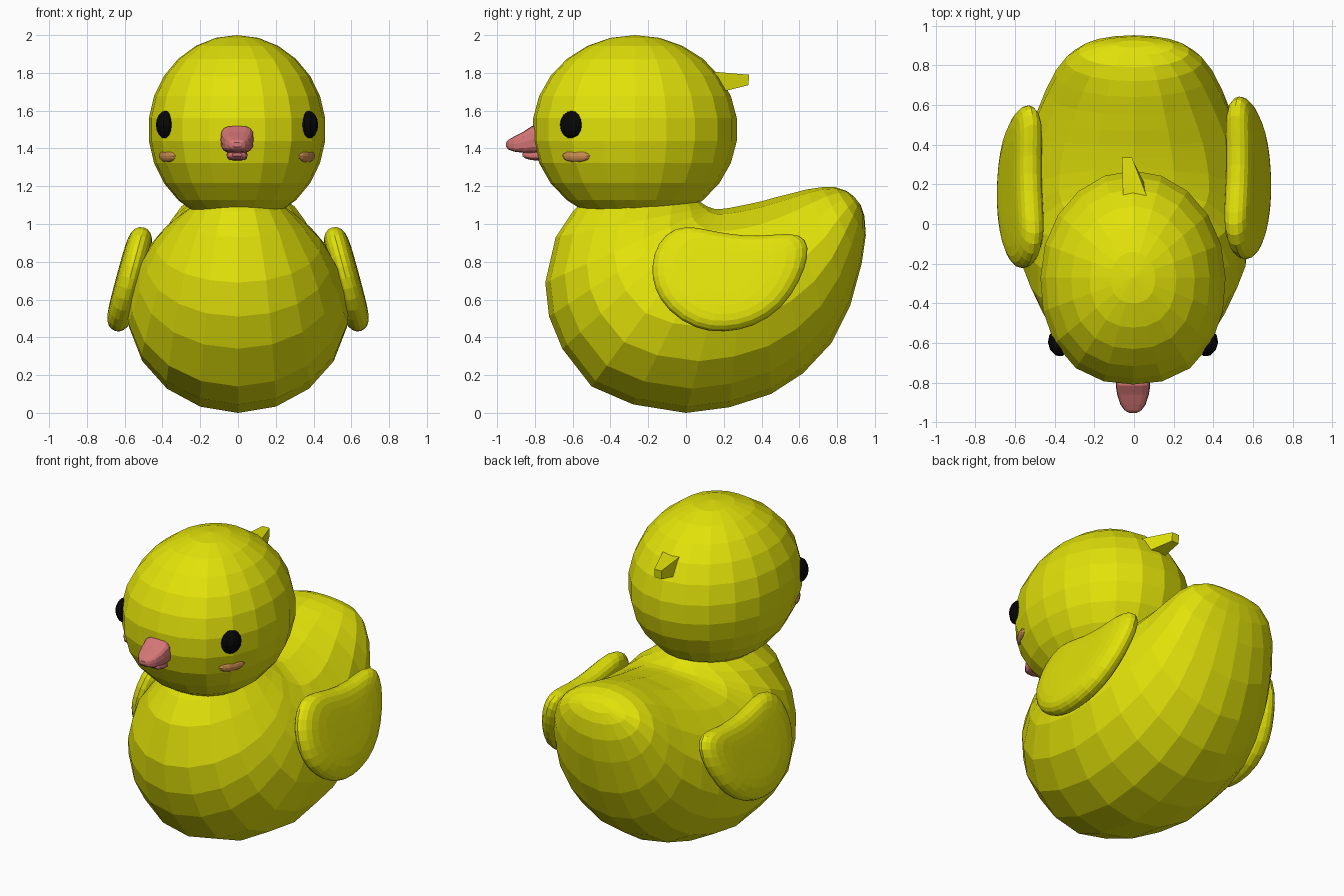
import bpy, bmesh, math
from mathutils import Matrix


def material(name, rgb):
    m = bpy.data.materials.new(name)
    m.diffuse_color = (*rgb, 1)
    return m


YELLOW = material("yellow", (0.76, 0.76, 0.003))
PINK = material("pink", (0.66, 0.18, 0.18))
ORANGE = material("orange", (0.60, 0.27, 0.08))
BLACK = material("black", (0.002, 0.002, 0.002))


def make(name, bm, mat):
    bmesh.ops.recalc_face_normals(bm, faces=bm.faces)
    mesh = bpy.data.meshes.new(name)
    bm.to_mesh(mesh)
    bm.free()
    mesh.materials.append(mat)
    ob = bpy.data.objects.new(name, mesh)
    bpy.context.collection.objects.link(ob)
    return ob


def loft(name, rings, mat):
    """Skin a list of closed point rings and cap both ends."""
    bm = bmesh.new()
    loops = [[bm.verts.new(p) for p in r] for r in rings]
    n = len(loops[0])
    for a, b in zip(loops, loops[1:]):
        for i in range(n):
            j = (i + 1) % n
            bm.faces.new((a[i], a[j], b[j], b[i]))
    bm.faces.new(loops[0])
    bm.faces.new(loops[-1])
    return make(name, bm, mat)


def ellipsoid(name, centre, radii, mat, u=12, v=8, turn=0.0, front_power=2.0):
    """Ellipsoid whose front half can be made squarer in plan."""
    bm = bmesh.new()
    bmesh.ops.create_uvsphere(bm, u_segments=u, v_segments=v, radius=1)
    for w in bm.verts:
        r = math.hypot(w.co.x, w.co.y)
        if w.co.y < 0 and r > 1e-4:
            p = front_power
            k = r / (abs(w.co.x) ** p + abs(w.co.y) ** p) ** (1 / p)
            w.co.x *= k
            w.co.y *= k
    bm.transform(Matrix.Translation(centre) @ Matrix.Rotation(turn, 4, 'Z')
                 @ Matrix.Diagonal((*radii, 1)))
    return make(name, bm, mat)


# Body: sections fanning from the neck, under the belly, up to the tail
# (outer y, outer z, inner y, inner z, half width)
profile = [
    (-0.54, 1.13, 0.04, 1.14, 0.21),
    (-0.60, 1.065, 0.10, 1.10, 0.26),
    (-0.69, 0.93, 0.12, 1.09, 0.34),
    (-0.745, 0.69, 0.135, 1.085, 0.44),
    (-0.725, 0.51, 0.15, 1.08, 0.49),
    (-0.655, 0.34, 0.165, 1.08, 0.53),
    (-0.50, 0.14, 0.19, 1.08, 0.57),
    (-0.28, 0.045, 0.23, 1.085, 0.59),
    (0.00, 0.00, 0.28, 1.095, 0.585),
    (0.23, 0.03, 0.33, 1.105, 0.57),
    (0.45, 0.10, 0.40, 1.12, 0.54),
    (0.62, 0.21, 0.47, 1.14, 0.50),
    (0.77, 0.37, 0.55, 1.16, 0.45),
    (0.87, 0.57, 0.64, 1.183, 0.40),
    (0.93, 0.79, 0.72, 1.195, 0.345),
    (0.952, 0.94, 0.79, 1.195, 0.28),
    (0.945, 1.04, 0.85, 1.175, 0.20),
    (0.925, 1.10, 0.89, 1.145, 0.10),
]
SIDES = 18
rings = []
for oy, oz, iy, iz, w in profile:
    ring = []
    for i in range(SIDES):
        a = math.tau * i / SIDES
        k = (1 + math.cos(a)) / 2
        ring.append((w * math.sin(a), oy + (iy - oy) * k, oz + (iz - oz) * k))
    rings.append(ring)
loft("body", rings, YELLOW)

# Head
ellipsoid("head", (-0.005, -0.27, 1.5), (0.47, 0.543, 0.5), YELLOW, 20, 13,
          front_power=2.35)

# Tuft on the back of the head
loft("head_tuft", [
    [(-0.055, 0.10, 1.81), (0.08, 0.10, 1.81), (0.08, 0.15, 1.69), (-0.055, 0.15, 1.69)],
    [(-0.06, 0.335, 1.79), (-0.01, 0.335, 1.79), (-0.01, 0.33, 1.735), (-0.06, 0.33, 1.735)],
], YELLOW)


# Beak: rounded sections (y, centre z, half width, half height)
def beak(name, sections):
    out = []
    for y, z, w, h in sections:
        ring = []
        for i in range(16):
            c, s = math.cos(math.tau * i / 16), math.sin(math.tau * i / 16)
            ring.append((-0.005 + w * math.copysign(abs(c) ** 0.6, c), y,
                         z + h * math.copysign(abs(s) ** 0.6, s)))
        out.append(ring)
    loft(name, out, PINK)


beak("upper_beak", [(-0.74, 1.45, 0.085, 0.072), (-0.815, 1.447, 0.087, 0.072),
                    (-0.86, 1.433, 0.08, 0.056), (-0.91, 1.423, 0.064, 0.04),
                    (-0.94, 1.42, 0.042, 0.026), (-0.952, 1.42, 0.02, 0.012)])
beak("lower_beak", [(-0.74, 1.365, 0.055, 0.03), (-0.82, 1.363, 0.055, 0.025),
                    (-0.85, 1.365, 0.045, 0.018), (-0.865, 1.367, 0.025, 0.008)])

# Wing outline (y, z)
outline = [(-0.185, 0.77), (-0.155, 0.90), (-0.06, 0.985), (0.05, 0.985), (0.20, 0.945),
           (0.40, 0.93), (0.56, 0.955), (0.64, 0.925), (0.65, 0.83), (0.605, 0.70),
           (0.51, 0.55), (0.36, 0.455), (0.20, 0.425), (0.05, 0.44), (-0.10, 0.54),
           (-0.17, 0.66)]
layers = [(0.36, -1), (0.77, -0.95), (0.95, -0.65), (1.025, 0),
          (0.95, 0.65), (0.77, 0.95), (0.36, 1)]

for side, label, shift in ((1, "right", 0.0), (-1, "left", -0.045)):
    # Wing: pillow form leaning out towards the bottom
    rings = []
    for scale, t in layers:
        ring = []
        for y, z in outline:
            yy, zz = 0.23 + (y - 0.23) * scale, 0.71 + (z - 0.71) * scale
            ring.append((side * (0.503 + 0.27 * (0.97 - zz) + 0.069 * t),
                         yy + shift, zz + 0.018 * t))
        rings.append(ring)
    wing = loft(label + "_wing", rings, YELLOW)
    wing.modifiers.new("round", 'SUBSURF').levels = 1
    wing.modifiers["round"].render_levels = 1
    # Eye and cheek
    ellipsoid(label + "_eye", (side * 0.376 - 0.005, -0.602, 1.525),
              (0.052, 0.068, 0.075), BLACK, 10, 8, -side * 0.3)
    ellipsoid(label + "_cheek", (side * 0.368 - 0.005, -0.58, 1.36),
              (0.024, 0.085, 0.033), ORANGE, 10, 8, -side * 0.5)
